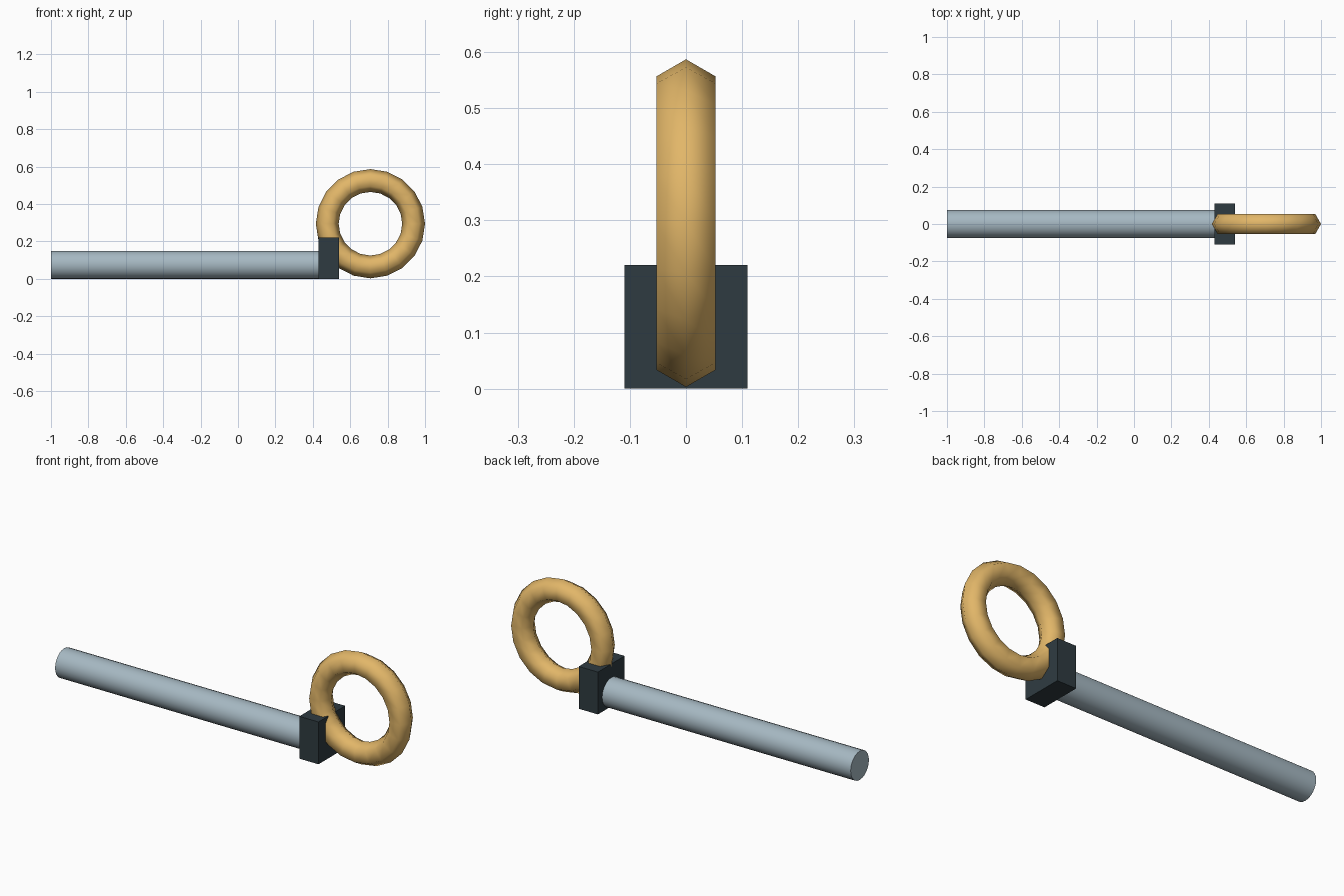
import bpy
from math import pi, radians

cube = bpy.data.objects.get("Cube")
if cube:
    bpy.data.objects.remove(cube, do_unlink=True)


def material(name, rgb):
    mat = bpy.data.materials.new(name)
    mat.use_nodes = True
    mat.diffuse_color = (*rgb, 1)
    mat.node_tree.nodes["Principled BSDF"].inputs["Base Color"].default_value = (*rgb, 1)
    return mat


def finish(name, mat, smooth_angle=None):
    obj = bpy.context.object
    obj.name = name
    obj.data.materials.append(mat)
    if smooth_angle:
        bpy.ops.object.shade_smooth_by_angle(angle=radians(smooth_angle))
    return obj


steel = material("pale steel", (0.38, 0.48, 0.54))
slate = material("dark slate", (0.028, 0.044, 0.053))
gold = material("warm gold", (0.76, 0.47, 0.14))

# Long round shaft lying along x, ending at the collar
start, end, radius = -1.0, 0.45, 0.075
bpy.ops.mesh.primitive_cylinder_add(
    vertices=24, radius=radius, depth=end - start,
    location=((start + end) / 2, 0, radius), rotation=(0, pi / 2, 0))
finish("shaft", steel, 40)

# Block joining the shaft and the ring
bpy.ops.mesh.primitive_cube_add(size=1, location=(0.485, 0, 0.11))
collar = finish("collar", slate)
collar.scale = (0.11, 0.22, 0.22)

# Upright ring with a six-sided section
bpy.ops.mesh.primitive_torus_add(
    major_segments=20, minor_segments=6, major_radius=0.231, minor_radius=0.061,
    location=(0.708, 0, 0.295), rotation=(pi / 2, 0, 0))
finish("ring", gold, 80)
